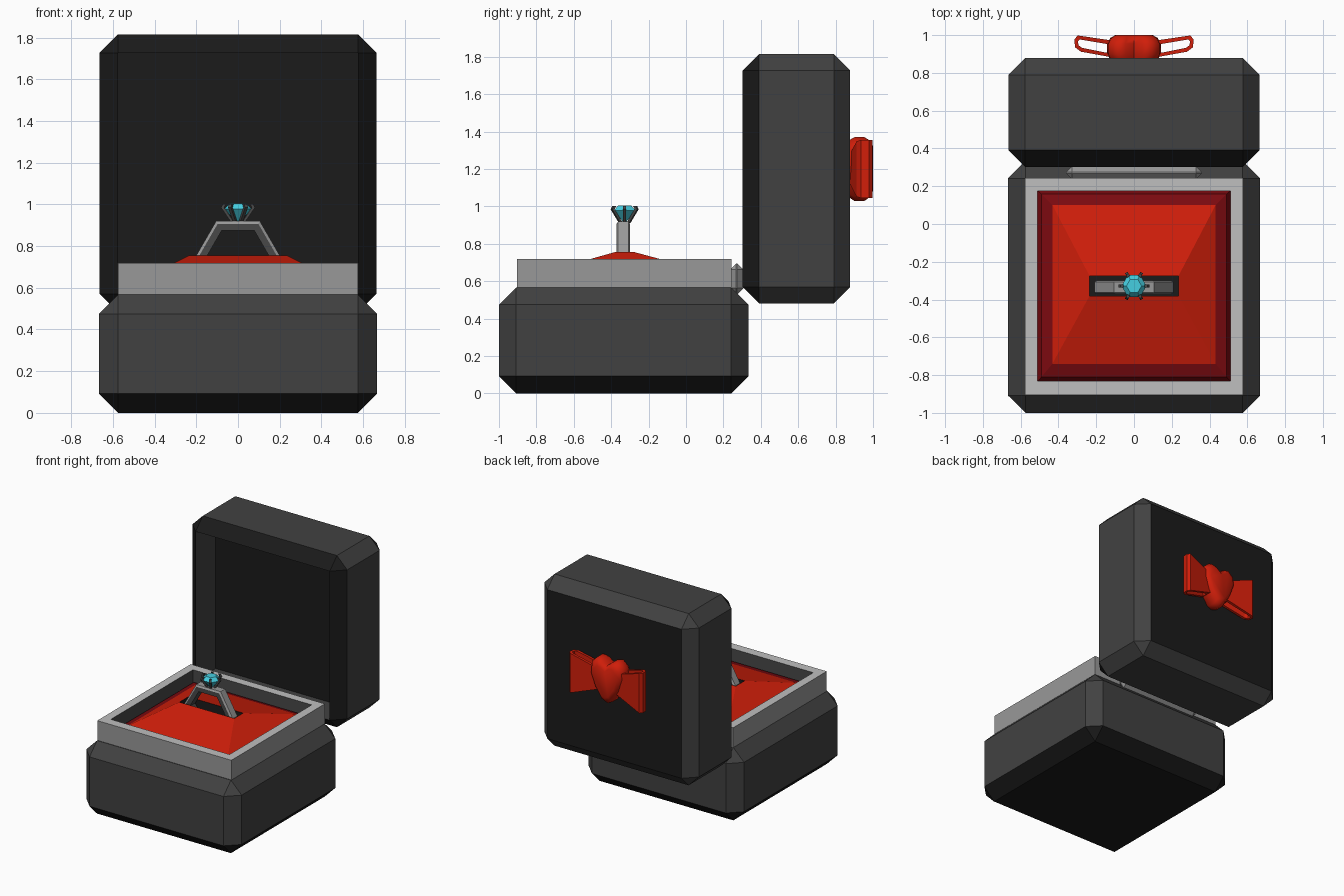
import bpy, bmesh, math
from mathutils import Vector

if "Cube" in bpy.data.objects:
    bpy.data.objects.remove(bpy.data.objects["Cube"])


def mat(name, r, g, b):
    m = bpy.data.materials.new(name)
    m.diffuse_color = (r, g, b, 1)
    m.use_nodes = True
    m.node_tree.nodes["Principled BSDF"].inputs["Base Color"].default_value = m.diffuse_color
    return m


CASE = mat("charcoal", 0.053, 0.053, 0.053)
INNER = mat("near black", 0.0105, 0.0105, 0.0105)
GREY = mat("silver grey", 0.315, 0.315, 0.315)
LIGHT = mat("light grey", 0.52, 0.52, 0.52)
STEEL = mat("dark steel", 0.065, 0.065, 0.065)
RED = mat("red", 0.63, 0.013, 0.003)
WINE = mat("dark red", 0.20, 0.003, 0.005)
CYAN = mat("gem cyan", 0.06, 0.62, 0.75)


def finish(name, bm, mats, recalc=True):
    if recalc:
        bmesh.ops.recalc_face_normals(bm, faces=bm.faces)
    me = bpy.data.meshes.new(name)
    bm.to_mesh(me)
    bm.free()
    for m in mats:
        me.materials.append(m)
    ob = bpy.data.objects.new(name, me)
    bpy.context.collection.objects.link(ob)
    return ob


def bevel_box(lo, hi, w):
    bm = bmesh.new()
    bmesh.ops.create_cube(bm, size=1)
    lo, hi = Vector(lo), Vector(hi)
    for v in bm.verts:
        v.co = Vector(((lo[i] + hi[i]) / 2 + v.co[i] * (hi[i] - lo[i]) for i in range(3)))
    bmesh.ops.bevel(bm, geom=bm.edges[:], offset=w, segments=1, affect='EDGES', profile=0.5)
    bmesh.ops.recalc_face_normals(bm, faces=bm.faces)
    bm.normal_update()
    return bm


def loft(loops, idx=None, close=False, cap=()):
    """Skin a list of equal point loops; idx gives a material per band."""
    bm = bmesh.new()
    rows = [[bm.verts.new(p) for p in lp] for lp in loops]
    n = len(rows[0])
    for k in range(len(rows) if close else len(rows) - 1):
        a, b = rows[k], rows[(k + 1) % len(rows)]
        for i in range(n):
            j = (i + 1) % n
            f = bm.faces.new((a[i], a[j], b[j], b[i]))
            f.material_index = idx[k] if idx else 0
    for c in cap:
        f = bm.faces.new(rows[c])
        f.material_index = idx[-1] if idx else 0
    return bm


def rect(hx, y0, y1, z):
    return [(-hx, y0, z), (hx, y0, z), (hx, y1, z), (-hx, y1, z)]


# lower case, underside and its chamfers near black
bm = bevel_box((-0.667, -1, 0), (0.667, 0.333, 0.567), 0.092)
for f in bm.faces:
    f.material_index = int(f.normal.z < -0.3)
finish("case_base", bm, [CASE, INNER])

# open lid: front face pushed in; front rim, lining and back panel near black
bm = bevel_box((-0.664, 0.303, 0.482), (0.664, 0.878, 1.815), 0.088)
for f in bm.faces:
    f.material_index = int(f.normal.y < -0.3 or f.normal.y > 0.95)
front = min(bm.faces, key=lambda f: f.normal.y)
new = bmesh.ops.extrude_discrete_faces(bm, faces=[front])["faces"][0]
bmesh.ops.translate(bm, verts=new.verts[:], vec=(0, 0.245, 0))
for e in new.edges:
    for f in e.link_faces:
        f.material_index = 0
new.material_index = 1
finish("lid", bm, [CASE, INNER], recalc=False)

# hinge block
finish("hinge", bevel_box((-0.36, 0.235, 0.53), (0.36, 0.307, 0.695), 0.033), [GREY])

# frame around the cushion, lighter rim on top
finish("tray_frame", loft([rect(0.576, -0.904, 0.243, 0.56), rect(0.576, -0.904, 0.243, 0.72),
                           rect(0.51, -0.832, 0.176, 0.72), rect(0.51, -0.832, 0.176, 0.56)],
                          [0, 2, 1, 0], close=True), [GREY, STEEL, LIGHT])

# cushion with ring slot
finish("cushion", loft([rect(0.51, -0.832, 0.176, 0.565), rect(0.51, -0.832, 0.176, 0.60),
                        rect(0.49, -0.81, 0.158, 0.635),
                        rect(0.432, -0.74, 0.10, 0.655), rect(0.236, -0.382, -0.274, 0.755),
                        rect(0.236, -0.382, -0.274, 0.568)],
                       [1, 1, 1, 0, 2, 2], cap=(0, 5)), [RED, WINE, INNER])

# hexagonal ring band standing in the slot
RY, RZ = -0.335, 0.738


def hexa(r, y):
    return [(r * math.cos(math.pi / 3 * i), y, RZ + r * math.sin(math.pi / 3 * i)) for i in range(6)]


y0, y1 = RY - 0.036, RY + 0.036
finish("ring_band", loft([hexa(0.21, y0 + 0.008), hexa(0.21, y1 - 0.008), hexa(0.195, y1),
                          hexa(0.157, y1), hexa(0.157, y0), hexa(0.195, y0)],
                         [0, 0, 1, 1, 1, 0], close=True), [GREY, STEEL])

# cut gem
GY = -0.328


def ring(r, z):
    return [(r * math.cos(math.pi / 3 * i), GY + r * math.sin(math.pi / 3 * i), z) for i in range(6)]


finish("gem", loft([ring(0.008, 0.915), ring(0.066, 0.978), ring(0.04, 1.005)], cap=(0, 2)), [CYAN])

# six slanted claws, bent inward at the tip
for i in range(6):
    a = math.pi / 3 * i
    d, s = Vector((math.cos(a), math.sin(a), 0)), Vector((-math.sin(a), math.cos(a), 0))
    w = s * 0.008
    loops = []
    for r, z in ((0.016, 0.912), (0.066, 0.985), (0.056, 1.003)):
        c = Vector((0, GY, z)) + d * r
        loops.append([c + w, c - w, c - w + d * 0.016, c + w + d * 0.016])
    finish(f"claw_{i + 1}", loft(loops, cap=(0, 2)), [STEEL])

# bow loops: hollow band, taller at the outer end
BZ = 1.2
outer = [(0.08, 0.876), (0.28, 0.912), (0.312, 0.935), (0.316, 0.978), (0.297, 0.998), (0.08, 0.966)]
inner = [(0.095, 0.897), (0.274, 0.932), (0.294, 0.946), (0.297, 0.968), (0.288, 0.977), (0.095, 0.945)]


def half(x):
    return 0.08 + 0.075 * min(1, (x - 0.08) / 0.22)


for side, name in ((-1, "bow_loop_left"), (1, "bow_loop_right")):
    loops = [[(side * x, y, BZ + sg * half(x)) for x, y in pts]
             for pts, sg in ((outer, -1), (outer, 1), (inner, 1), (inner, -1))]
    finish(name, loft(loops, close=True), [RED])

# heart-shaped knot, rounded off towards the back, smooth
right = [(0.045, 1.36), (0.085, 1.37), (0.135, 1.325), (0.142, 1.25), (0.10, 1.14), (0.04, 1.05)]
heart = [(0, 1.325)] + right + [(0, 1.03)] + [(-x, z) for x, z in reversed(right)]
loops = [[(x * k, y, 1.21 + (z - 1.21) * k) for x, z in heart]
         for y, k in ((0.872, 0.9), (0.90, 1), (0.955, 1), (0.985, 0.88), (1.0, 0.7))]
knot = finish("bow_knot", loft(loops, cap=(0, 4)), [RED])
bpy.context.view_layer.objects.active = knot
knot.select_set(True)
bpy.ops.object.shade_smooth_by_angle(angle=math.radians(50))
